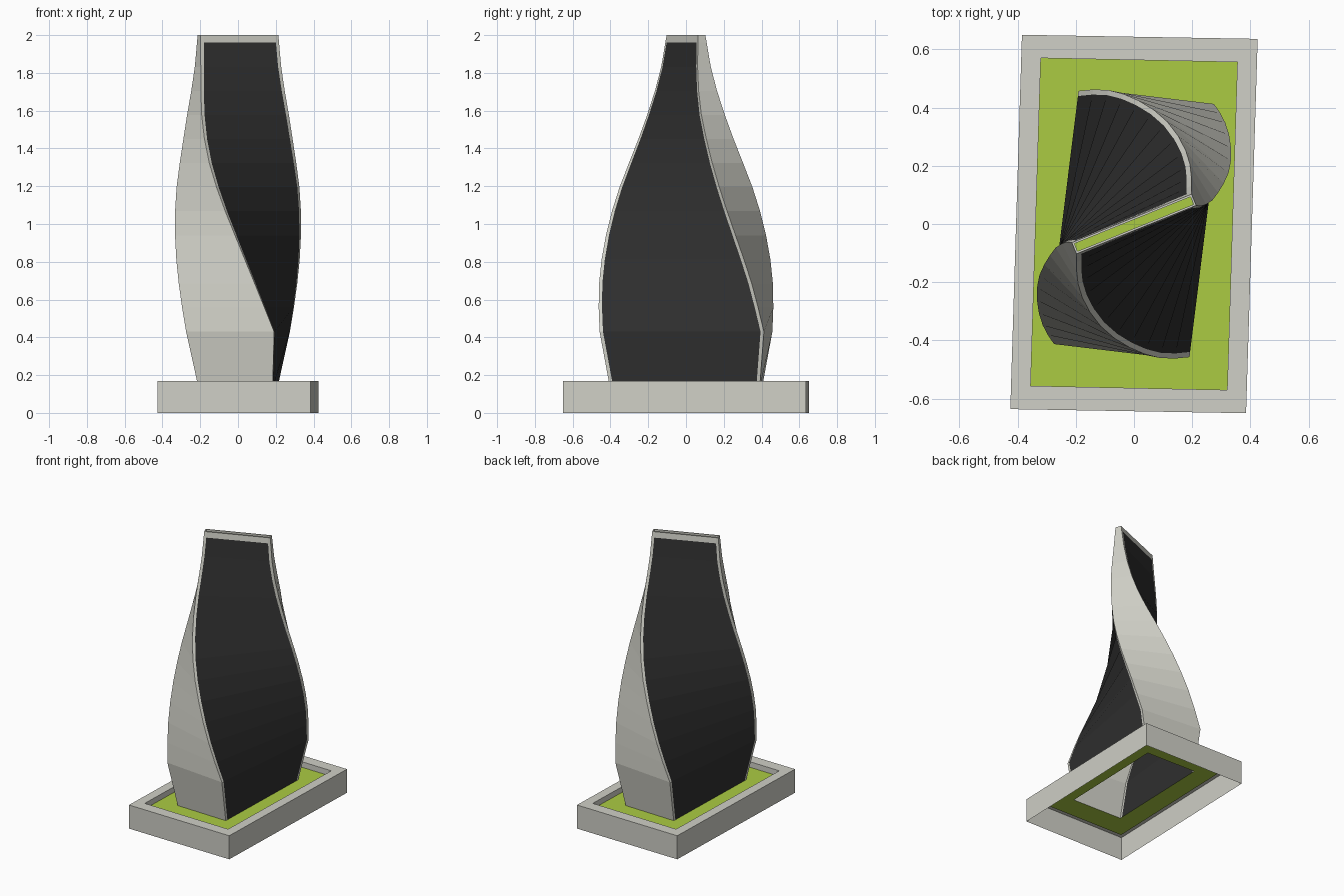
import bpy
from math import cos, sin, radians

if "Cube" in bpy.data.objects:
    bpy.data.objects.remove(bpy.data.objects["Cube"])


def material(name, rgb):
    m = bpy.data.materials.new(name)
    m.diffuse_color = (*rgb, 1)
    m.use_nodes = True
    m.node_tree.nodes["Principled BSDF"].inputs["Base Color"].default_value = m.diffuse_color
    return m


GREY = material("light_grey", (0.63, 0.63, 0.57))
BLACK = material("dark_glass", (0.03, 0.03, 0.03))
GREEN = material("green", (0.41, 0.60, 0.055))

# z, half depth, half width, clockwise twist in degrees
FOOT = (0.13, 0.196, 0.396, 1.8)
PROFILE = [(0.43, 0.234, 0.437, 5.5), (0.69, 0.208, 0.419, 15.8),
           (0.94, 0.178, 0.385, 27.0), (1.18, 0.140, 0.346, 39.0),
           (1.40, 0.099, 0.304, 50.0), (1.60, 0.070, 0.268, 59.0),
           (1.80, 0.042, 0.237, 65.0), (2.0, 0.021, 0.222, 68.0)]


def sample(z):
    # smooth interpolation of the profile
    P = PROFILE
    i = max(k for k in range(len(P) - 1) if P[k][0] <= z + 1e-6)
    h = P[i + 1][0] - P[i][0]
    t = (z - P[i][0]) / h
    out = []
    for c in (1, 2, 3):
        def slope(k):
            lo, hi = max(k - 1, 0), min(k + 1, len(P) - 1)
            return (P[hi][c] - P[lo][c]) / (P[hi][0] - P[lo][0]) * h
        p, q, u, v = P[i][c], P[i + 1][c], slope(i), slope(i + 1)
        out.append(p * (2*t**3 - 3*t*t + 1) + u * (t**3 - 2*t*t + t)
                   + q * (3*t*t - 2*t**3) + v * (t**3 - t*t))
    return (z, *out)


def turn(points, z, degrees):
    c, s = cos(radians(-degrees)), sin(radians(-degrees))
    return [(x * c - y * s, x * s + y * c, z) for x, y in points]


def rect(a, b, z, degrees):
    return turn([(a, -b), (a, b), (-a, b), (-a, -b)], z, degrees)


def loft(rings):
    # quads between successive rings
    n = len(rings[0])
    verts = [p for r in rings for p in r]
    faces = []
    for i in range(len(rings) - 1):
        for j in range(n):
            k, o, u = (j + 1) % n, i * n, (i + 1) * n
            faces.append((o + j, o + k, u + k, u + j))
    return verts, faces


def make(name, verts, faces, mats):
    me = bpy.data.meshes.new(name)
    me.from_pydata(verts, [], faces)
    for m in mats:
        me.materials.append(m)
    ob = bpy.data.objects.new(name, me)
    bpy.context.collection.objects.link(ob)
    return ob


def skewed(p, q, z):
    # slightly skewed plan outline from two corners and their opposites
    return [(-q[0], -q[1], z), (*p, z), (*q, z), (-p[0], -p[1], z)]


OUT = ((0.425, 0.636), (-0.385, 0.65))
INN = ((0.355, 0.556), (-0.32, 0.57))

# planter frame: outer wall, top lip and short inner wall, open underneath
make("base_frame", *loft([skewed(*OUT, 0), skewed(*OUT, 0.17),
                          skewed(*INN, 0.17), skewed(*INN, 0.13)]), [GREY])

# green bed with an opening for the tower
z, a, b, d = FOOT
make("green_bed", *loft([skewed(*INN, z), rect(a, b, z, d)]), [GREEN])

# twisted tower shell: each broad side has a narrow border beside the dark panel
N = 12
levels = [FOOT] + [sample(0.43 + 1.53 * i / N) for i in range(N + 1)] + [sample(2.0)]
rings = []
for z, a, b, d in levels:
    w = b - 0.018
    rings.append(turn([(a, -b), (a, -w), (a, w), (a, b),
                       (-a, b), (-a, w), (-a, -w), (-a, -b)], z, d))
tower = make("twisted_tower", *loft(rings), [GREY, BLACK])
for i, p in enumerate(tower.data.polygons):
    if i % 8 in (1, 5) and i // 8 < len(levels) - 2:
        p.material_index = 1

# rim and green cap on top
z, a, b, d = levels[-1]
a2, b2 = a - 0.007, b - 0.007
make("top_rim", *loft([rect(a, b, z, d), rect(a2, b2, z, d),
                       rect(a2, b2, 1.985, d)]), [GREY])
make("top_cap", rect(a2, b2, 1.985, d), [(0, 1, 2, 3)], [GREEN])
